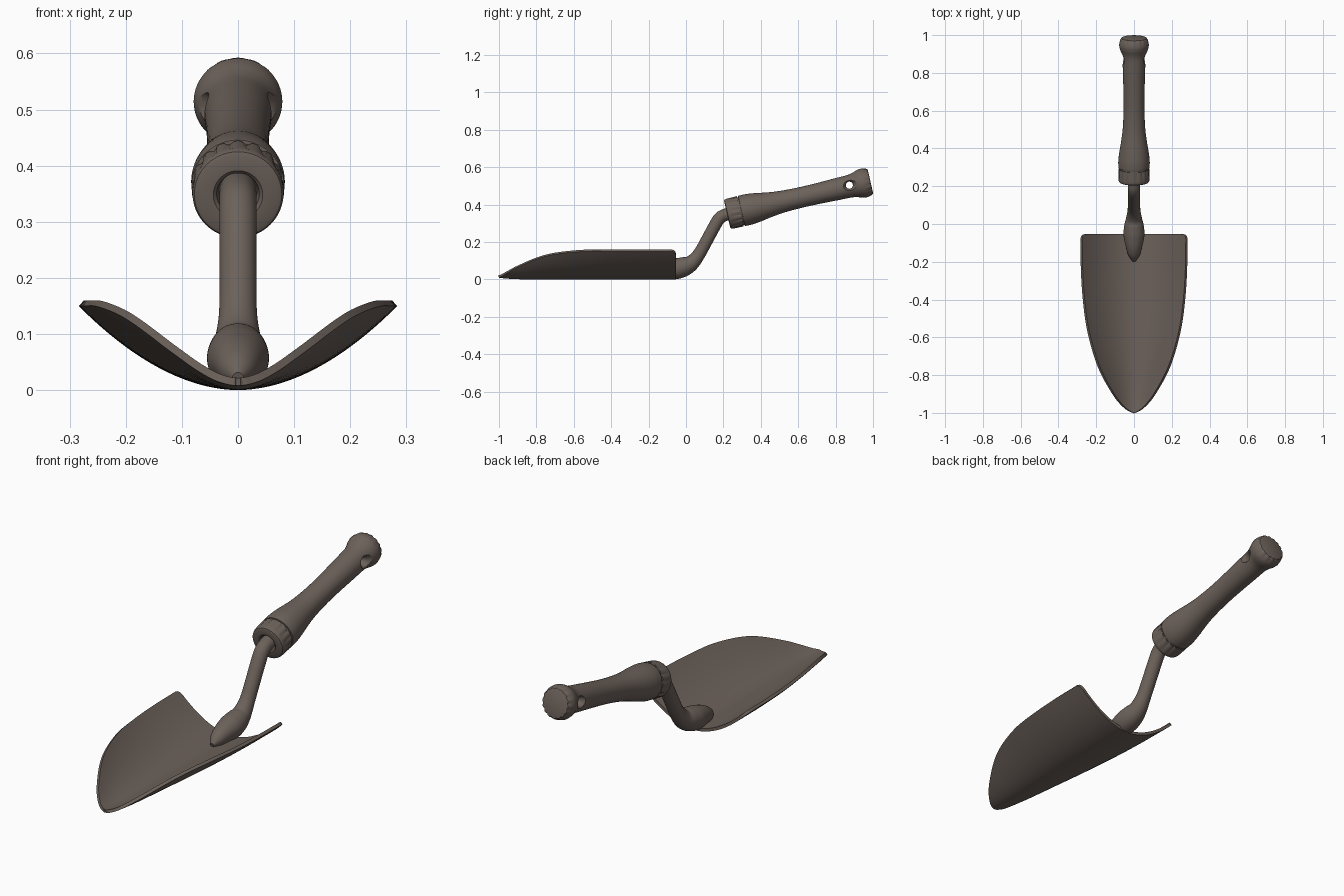
import bpy
import bmesh
from math import cos, sin, pi, radians
from mathutils import Vector

cube = bpy.data.objects.get("Cube")
if cube:
    bpy.data.objects.remove(cube)

COLOUR = (0.15, 0.12, 0.103, 1)
metal = bpy.data.materials.new("warm_grey")
metal.diffuse_color = COLOUR
metal.use_nodes = True
shader = metal.node_tree.nodes["Principled BSDF"]
shader.inputs["Base Color"].default_value = COLOUR
shader.inputs["Roughness"].default_value = 0.6


def smooth(points, steps):
    """Catmull-Rom curve through points of any dimension."""
    pts = [Vector(p) for p in points]
    pts = [2 * pts[0] - pts[1]] + pts + [2 * pts[-1] - pts[-2]]
    out = []
    for a, b, c, d in zip(pts, pts[1:], pts[2:], pts[3:]):
        for k in range(steps):
            t = k / steps
            out.append((2 * b + (c - a) * t + (2 * a - 5 * b + 4 * c - d) * t**2
                        + (3 * b - a - 3 * c + d) * t**3) / 2)
    return out + [pts[-2]]


def make_object(name, bm):
    mesh = bpy.data.meshes.new(name)
    bm.to_mesh(mesh)
    bm.free()
    mesh.materials.append(metal)
    obj = bpy.data.objects.new(name, mesh)
    bpy.context.collection.objects.link(obj)
    return obj


def activate(obj):
    bpy.ops.object.select_all(action="DESELECT")
    obj.select_set(True)
    bpy.context.view_layer.objects.active = obj


def finish(obj, angle=35):
    activate(obj)
    for mod in list(obj.modifiers):
        bpy.ops.object.modifier_apply(modifier=mod.name)
    bpy.ops.object.shade_smooth_by_angle(angle=radians(angle))


def tube(name, rings, segments=64, flutes=16):
    """Skin round rings given as (centre, axis, radius, flute depth)."""
    bm = bmesh.new()
    loops = []
    for centre, axis, radius, depth in rings:
        side = Vector((1, 0, 0))
        up = side.cross(axis).normalized()
        loop = []
        for k in range(segments):
            a = 2 * pi * k / segments
            r = radius - depth * (1 - abs(cos(a * flutes / 2)))
            loop.append(bm.verts.new(centre + side * r * cos(a) + up * r * sin(a)))
        loops.append(loop)
    for p, q in zip(loops, loops[1:]):
        for k in range(segments):
            n = (k + 1) % segments
            bm.faces.new((p[k], p[n], q[n], q[k]))
    bm.faces.new(loops[0])
    bm.faces.new(loops[-1])
    bmesh.ops.recalc_face_normals(bm, faces=bm.faces)
    return make_object(name, bm)


# Blade: a dished sheet, rows of (y, half width, edge height)
FULL = 0.284
rows = [(-0.054, 0.262), (-0.057, 0.273), (-0.066, 0.281)]
rows = [(y, w, 0.15 * (w / FULL) ** 1.9) for y, w in rows]
rows += smooth([(-0.08, FULL, 0.15), (-0.25, 0.281, 0.15), (-0.4, 0.271, 0.15),
                (-0.55, 0.251, 0.149), (-0.7, 0.212, 0.134), (-0.8, 0.172, 0.108),
                (-0.9, 0.115, 0.064), (-0.95, 0.077, 0.034), (-0.98, 0.045, 0.013),
                (-0.995, 0.02, 0.003), (-1.0, 0.005, 0.0)], 5)
COLS = 40
bm = bmesh.new()
grid = []
for y, w, edge in rows:
    lift = 0.008 * max(0, (-y - 0.85) / 0.15) ** 2
    line = []
    for j in range(COLS + 1):
        u = 2 * j / COLS - 1
        line.append(bm.verts.new((u * w, y, lift + edge * abs(u) ** 1.9)))
    grid.append(line)
for p, q in zip(grid, grid[1:]):
    for j in range(COLS):
        bm.faces.new((p[j], q[j], q[j + 1], p[j + 1]))
blade = make_object("blade", bm)
sheet = blade.modifiers.new("thickness", "SOLIDIFY")
sheet.thickness = 0.014
sheet.offset = 1
finish(blade)

# Neck: flared socket on the blade, then a cranked rod, points (y, z, radius)
path = smooth([(-0.195, 0.022, 0.01), (-0.16, 0.034, 0.032), (-0.11, 0.048, 0.046),
               (-0.06, 0.055, 0.055), (-0.01, 0.068, 0.052), (0.03, 0.088, 0.042),
               (0.07, 0.135, 0.034), (0.11, 0.206, 0.033), (0.15, 0.28, 0.033),
               (0.178, 0.325, 0.033), (0.21, 0.345, 0.033), (0.27, 0.36, 0.033)], 5)
rings = []
for i, p in enumerate(path):
    before, after = path[max(i - 1, 0)], path[min(i + 1, len(path) - 1)]
    axis = Vector((0, after[0] - before[0], after[1] - before[1])).normalized()
    rings.append((Vector((0, p[0], p[1])), axis, p[2], 0))
finish(tube("neck", rings))

# Handle parts share one tilted axis
START = Vector((0, 0.22, 0.348))
AXIS = Vector((0, 0.975, 0.223)).normalized()


def on_axis(profile):
    return [(START + AXIS * t, AXIS, r, depth) for t, r, depth in profile]


# Collar: round front rim with a recess, flutes deepening backwards
finish(tube("collar", on_axis([
    (0.03, 0.034, 0), (0.006, 0.038, 0), (0, 0.044, 0), (0, 0.072, 0),
    (0.003, 0.078, 0), (0.01, 0.081, 0), (0.02, 0.082, 0.001),
    (0.072, 0.083, 0.008), (0.072, 0.06, 0)])))

# Grip: waisted body with a flared, lightly notched end
body = smooth([(0.082, 0.083, 0), (0.12, 0.083, 0), (0.17, 0.077, 0), (0.23, 0.067, 0),
               (0.3, 0.059, 0), (0.4, 0.055, 0), (0.5, 0.056, 0), (0.6, 0.059, 0),
               (0.67, 0.061, 0), (0.7, 0.066, 0), (0.725, 0.075, 0),
               (0.745, 0.079, 0)], 4)
grip = tube("grip", on_axis([(0.068, 0.076, 0), (0.078, 0.076, 0), (0.079, 0.082, 0)]
                            + body + [(0.76, 0.077, 0.001), (0.775, 0.073, 0.004),
                                      (0.784, 0.068, 0.005), (0.786, 0.062, 0.003)]))

# Hanging hole: flared cutter across the grip
bm = bmesh.new()
across = Vector((1, 0, 0))
centre = START + AXIS * 0.67 + Vector((0, 0, 0.006))
loops = []
for x, r in [(-0.1, 0.07), (-0.062, 0.034), (-0.05, 0.024), (-0.035, 0.019),
             (0.035, 0.019), (0.05, 0.024), (0.062, 0.034), (0.1, 0.07)]:
    loops.append([bm.verts.new(centre + Vector((x, r * cos(k * pi / 16), r * sin(k * pi / 16))))
                  for k in range(32)])
for p, q in zip(loops, loops[1:]):
    for k in range(32):
        bm.faces.new((p[k], p[(k + 1) % 32], q[(k + 1) % 32], q[k]))
bm.faces.new(loops[0])
bm.faces.new(loops[-1])
bmesh.ops.recalc_face_normals(bm, faces=bm.faces)
cutter = make_object("hole_cutter", bm)
cutter.hide_render = True
hole = grip.modifiers.new("hole", "BOOLEAN")
hole.operation = "DIFFERENCE"
hole.solver = "EXACT"
hole.object = cutter
finish(grip)
bpy.data.objects.remove(cutter)
